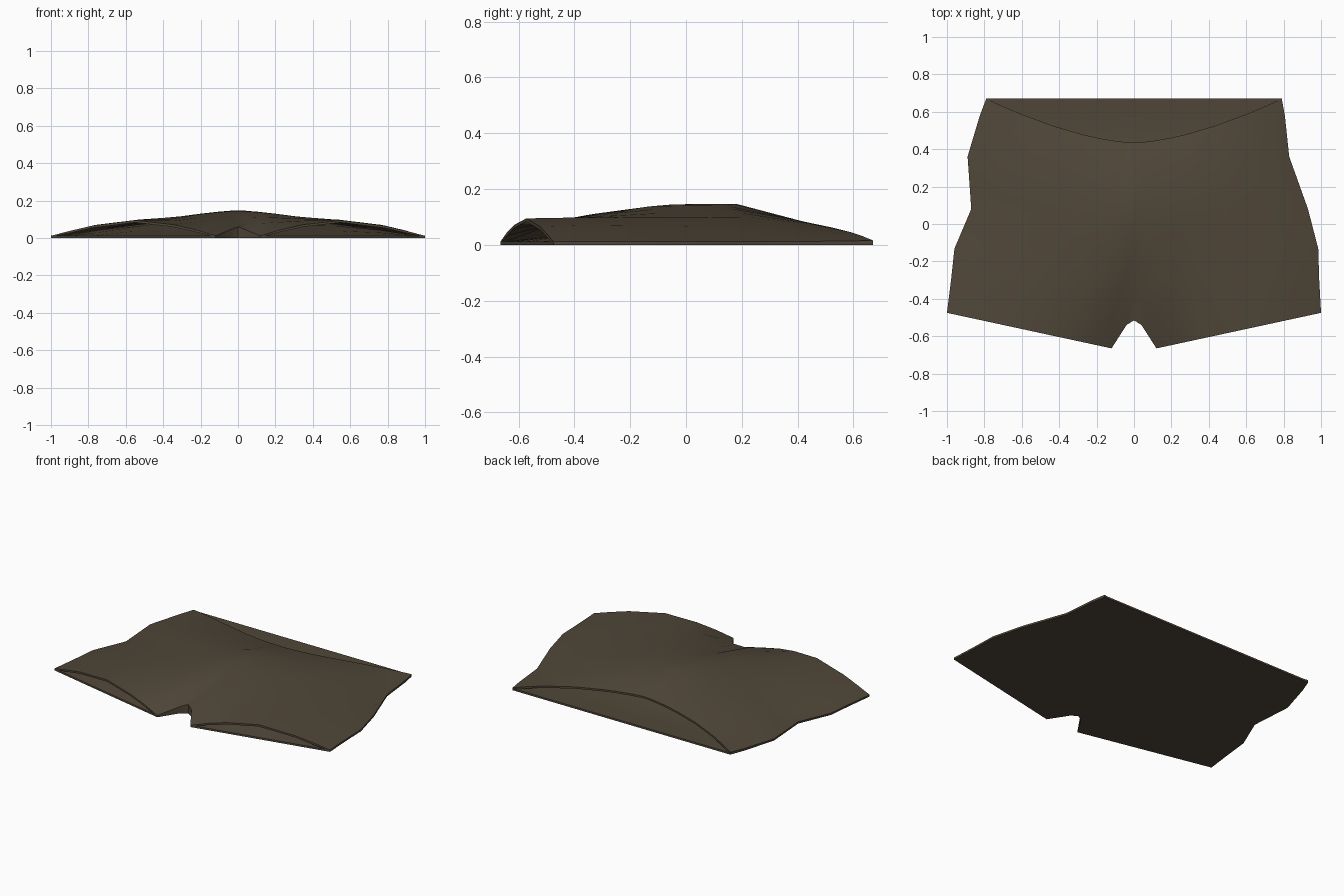
import bpy, bmesh, math

if "Cube" in bpy.data.objects:
    bpy.data.objects.remove(bpy.data.objects["Cube"])

cloth = bpy.data.materials.new("dark brown cloth")
cloth.diffuse_color = (0.08, 0.062, 0.04, 1)
cloth.use_nodes = True
cloth.node_tree.nodes["Principled BSDF"].inputs["Base Color"].default_value = cloth.diffuse_color

# Half-width columns and rows from leg hem (0) to waist (1)
HALF = [0, 0.04, 0.12, 0.23, 0.35, 0.55, 0.78, 0.9, 1]
COLS = [-u for u in reversed(HALF[1:])] + HALF
ROWS = [0, 0.15, 0.3, 0.485, 0.6, 0.73, 0.92, 1]

# Side outline bulges, (row, offset)
RIGHT = [(0, 0), (0.15, 0.022), (0.3, 0.048), (0.485, 0.032), (0.73, -0.017), (0.92, 0), (1, 0)]
LEFT = [(0, 0), (0.15, 0.01), (0.3, 0.023), (0.485, -0.028), (0.73, 0.043), (0.92, 0.018), (1, 0)]

# Height profiles across the half width at several rows
KEYS = [0, 0.04, 0.12, 0.23, 0.35, 0.55, 0.78, 0.9, 1]
PROFILES = [
    (0.00, [.06, .045, .012, .045, .072, .095, .066, .038, .012]),
    (0.15, [.075, .075, .078, .085, .092, .098, .07, .042, .012]),
    (0.42, [.143, .142, .137, .127, .113, .1, .067, .04, .012]),
    (0.72, [.15, .149, .143, .132, .118, .1, .067, .04, .012]),
    (0.92, [.1, .1, .098, .095, .09, .078, .05, .031, .014]),
    (1.00, [.08, .079, .077, .074, .07, .062, .045, .031, .016]),
]


def interp(pts, t):
    for (a, p), (b, q) in zip(pts, pts[1:]):
        if t <= b:
            return p + (q - p) * (t - a) / (b - a)
    return pts[-1][1]


def height(u, v):
    return interp([(k, interp(list(zip(KEYS, h)), abs(u))) for k, h in PROFILES], v)


def plan(u, v, dip):
    """Plan position; dip lowers the waistline in the middle."""
    a = abs(u)
    hem = interp([(0, -0.515), (0.04, -0.54), (0.12, -0.665), (1, -0.475)], a)
    waist = 0.67 - dip * (1 - a ** 1.6)
    x = u * (1 - 0.21 * v) + math.copysign(u * u, u) * interp(RIGHT if u > 0 else LEFT, v)
    return x, hem + (waist - hem) * v


def slab(name, dip, top, under):
    """Closed cloth panel between an upper and a lower height rule."""
    bm = bmesh.new()
    layers = []
    for rule in (top, under):
        layers.append([[bm.verts.new((*plan(u, v, dip), rule(u, v))) for u in COLS] for v in ROWS])
    t, b = layers
    n, m = len(ROWS), len(COLS)
    for j in range(n - 1):
        for i in range(m - 1):
            bm.faces.new((t[j][i], t[j][i+1], t[j+1][i+1], t[j+1][i]))
            bm.faces.new((b[j][i], b[j+1][i], b[j+1][i+1], b[j][i+1]))
        for i in (0, m - 1):
            bm.faces.new((t[j][i], t[j+1][i], b[j+1][i], b[j][i]))
    for j in (0, n - 1):
        for i in range(m - 1):
            bm.faces.new((t[j][i], t[j][i+1], b[j][i+1], b[j][i]))
    bmesh.ops.recalc_face_normals(bm, faces=bm.faces)
    mesh = bpy.data.meshes.new(name)
    bm.to_mesh(mesh)
    bm.free()
    mesh.materials.append(cloth)
    ob = bpy.data.objects.new(name, mesh)
    bpy.context.collection.objects.link(ob)
    bpy.ops.object.select_all(action='DESELECT')
    ob.select_set(True)
    bpy.context.view_layer.objects.active = ob
    bpy.ops.object.shade_smooth_by_angle(angle=math.radians(35))


# Domed front panel, closed down to the back panel at the crotch
def front_under(u, v):
    if v == 0 and abs(u) <= 0.12:
        return 0.005
    return max(height(u, v) - 0.012, 0.006)


slab("shorts_front_panel", 0.235, height, front_under)


# Flat-bottomed back panel whose inside rises between leg and waist openings
def back_top(u, v):
    rise = interp([(0, 0), (0.15, 0.35), (0.3, 0.7), (0.485, 0.9), (0.73, 0), (1, 0)], v)
    return 0.012 + max(height(u, v) - 0.024, 0) * rise


slab("shorts_back_panel", 0.0, back_top, lambda u, v: 0.0)
